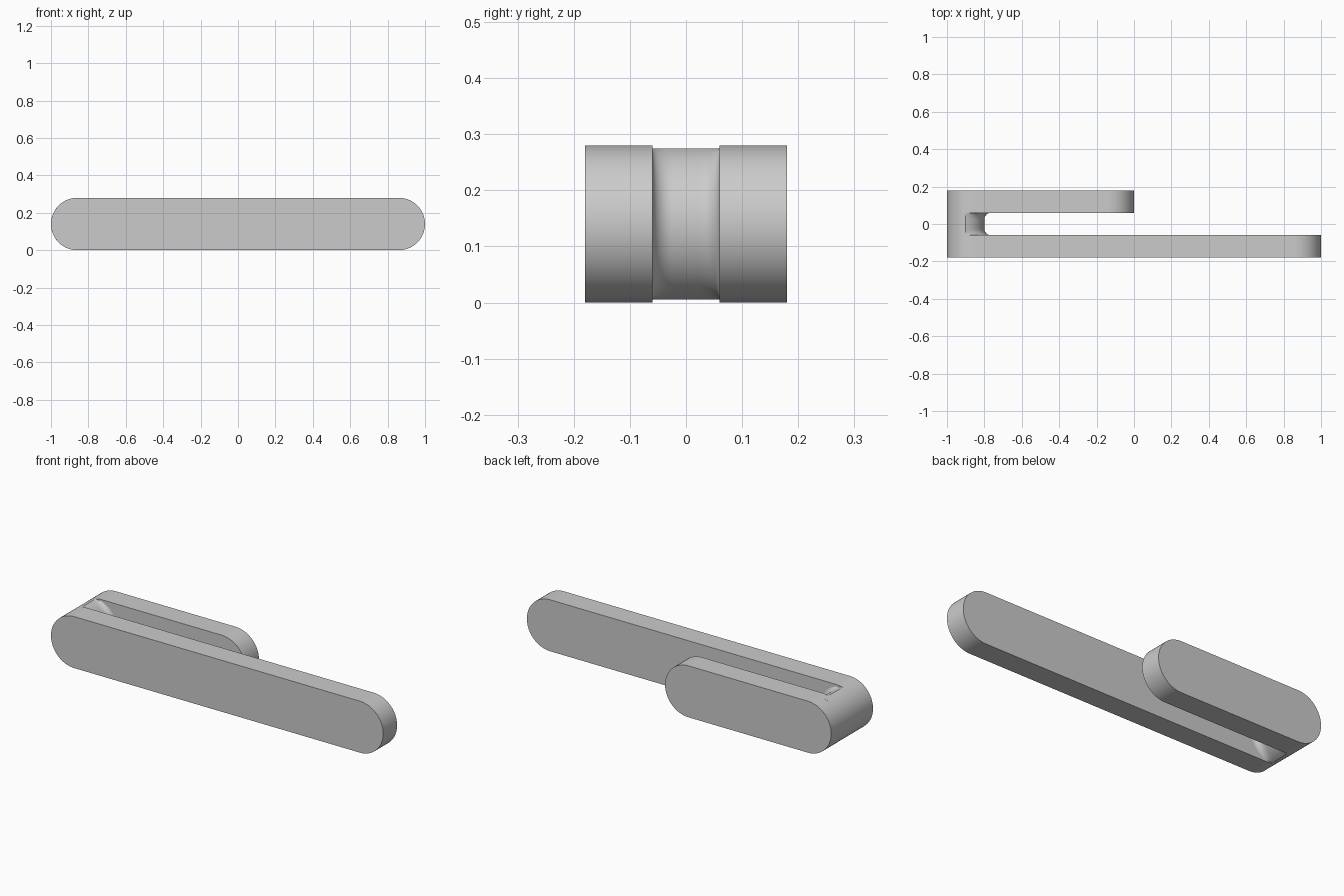
import bpy, bmesh
from math import sin, cos, pi, acos, sqrt

R = 0.14          # half height, also the end radius
FILLET = 0.035    # inner corner rounding

old = bpy.data.objects.get("Cube")
if old:
    bpy.data.objects.remove(old, do_unlink=True)

grey = bpy.data.materials.new("plain grey")
grey.use_nodes = True
colour = (0.6, 0.6, 0.6, 1)
grey.diffuse_color = colour
grey.node_tree.nodes["Principled BSDF"].inputs["Base Color"].default_value = colour


def finish(name, bm):
    bmesh.ops.recalc_face_normals(bm, faces=bm.faces)
    mesh = bpy.data.meshes.new(name)
    bm.to_mesh(mesh)
    bm.free()
    mesh.materials.append(grey)
    obj = bpy.data.objects.new(name, mesh)
    bpy.context.collection.objects.link(obj)
    bpy.ops.object.select_all(action="DESELECT")
    obj.select_set(True)
    bpy.context.view_layer.objects.active = obj
    bpy.ops.object.shade_smooth_by_angle(angle=pi / 7)
    weighted = obj.modifiers.new("even shading", "WEIGHTED_NORMAL")
    weighted.keep_sharp = True


def loft(rings):
    """Join equal rings of points into a closed solid."""
    bm = bmesh.new()
    rows = [[bm.verts.new(p) for p in ring] for ring in rings]
    n = len(rows[0])
    for a, b in zip(rows, rows[1:]):
        for i in range(n):
            bm.faces.new((a[i], a[(i + 1) % n], b[(i + 1) % n], b[i]))
    caps = [bm.faces.new(rows[0]), bm.faces.new(rows[-1])]
    return bm, caps


def arm(name, x0, x1, y0, y1, steps=32):
    """Round-ended bar with softened rims."""
    outline = []
    for centre, start in ((x1 - R, -pi / 2), (x0 + R, pi / 2)):
        for i in range(steps + 1):
            a = start + pi * i / steps
            outline.append((centre + R * cos(a), R + R * sin(a)))
    bm, caps = loft([[(x, y, z) for x, z in outline] for y in (y0, y1)])
    rims = list({e for f in caps for e in f.edges})
    bmesh.ops.bevel(bm, geom=rims, offset=0.04, segments=8,
                    profile=0.5, affect="EDGES")
    finish(name, bm)


arm("long_front_arm", -1, 1, -0.18, -0.06)
arm("short_back_arm", -1, 0, 0.06, 0.18)


# Lens-shaped bridge whose inner face flares into both arms
def bridge_ring(y, flare, steps=28):
    half = acos(0.04 / R)
    ring = []
    for i in range(steps + 1):
        a = -half + 2 * half * i / steps
        x = -0.94 + R * cos(a)
        d = flare * (x + 0.9) / 0.1
        ring.append((x + d * cos(a), y, R + (R + d) * sin(a)))
    for i in range(1, steps):
        a = pi - half + 2 * half * i / steps
        ring.append((-0.86 + R * cos(a), y, R + R * sin(a)))
    return ring


side = [(0.098, FILLET)]
for i in range(9):
    a = pi / 2 * i / 8
    side.append((0.06 - FILLET * (1 - cos(a)), FILLET * (1 - sin(a))))
sections = [(-y, d) for y, d in side] + [(y, d) for y, d in reversed(side)]
bm, caps = loft([bridge_ring(y, d) for y, d in sections])
finish("end_bridge", bm)
